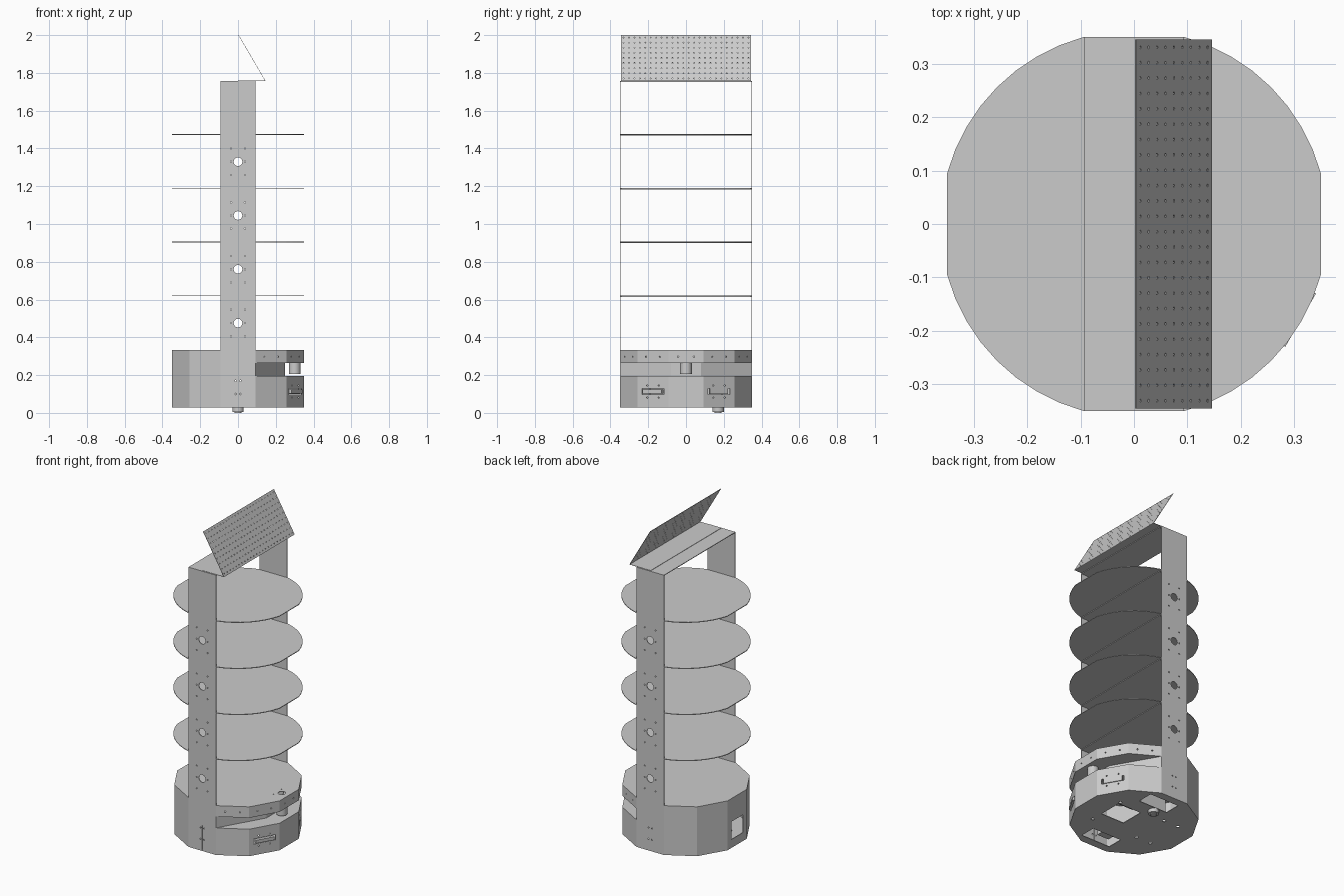
import bpy, bmesh
from math import pi, cos, sin, tan, radians, hypot, atan2
from mathutils import Matrix, Vector

if "Cube" in bpy.data.objects:
    bpy.data.objects.remove(bpy.data.objects["Cube"], do_unlink=True)

grey = bpy.data.materials.new("light_grey")
grey.use_nodes = True
grey.diffuse_color = (0.6, 0.6, 0.6, 1)
grey.node_tree.nodes["Principled BSDF"].inputs["Base Color"].default_value = (0.6, 0.6, 0.6, 1)

R = 0.35                      # distance from axis to each base side
HALF = R * tan(pi / 12)       # half the width of a base side
RC = hypot(R, HALF)           # corner radius
T = 0.004                     # sheet thickness
LEVELS = [0.333 + 0.2848 * i for i in range(6)]


def finish(name, bm):
    bmesh.ops.recalc_face_normals(bm, faces=bm.faces)
    mesh = bpy.data.meshes.new(name)
    bm.to_mesh(mesh)
    bm.free()
    mesh.materials.append(grey)
    ob = bpy.data.objects.new(name, mesh)
    bpy.context.collection.objects.link(ob)
    return ob


def apply(ob, kind, **settings):
    mod = ob.modifiers.new(kind.title(), kind)
    for key, value in settings.items():
        setattr(mod, key, value)
    bpy.context.view_layer.objects.active = ob
    bpy.ops.object.modifier_apply(modifier=mod.name)


def slab(name, outline, z0, z1):
    bm = bmesh.new()
    face = bm.faces.new([bm.verts.new((x, y, z0)) for x, y in outline])
    top = bmesh.ops.extrude_face_region(bm, geom=[face])["geom"]
    bmesh.ops.translate(bm, vec=(0, 0, z1 - z0),
                        verts=[v for v in top if isinstance(v, bmesh.types.BMVert)])
    return finish(name, bm)


def walls(name, outline, z0, z1):
    # upright sheet following an outline, thickened inwards
    bm = bmesh.new()
    low = [bm.verts.new((x, y, z0)) for x, y in outline]
    high = [bm.verts.new((x, y, z1)) for x, y in outline]
    n = len(outline)
    for i in range(n):
        j = (i + 1) % n
        bm.faces.new((low[i], low[j], high[j], high[i]))
    ob = finish(name, bm)
    apply(ob, "SOLIDIFY", thickness=T, offset=-1)
    return ob


def add_box(bm, centre, size, turn=0):
    m = Matrix.Translation(centre) @ Matrix.Rotation(turn, 4, "Z") @ Matrix.Diagonal((*size, 1))
    bmesh.ops.create_cube(bm, size=1, matrix=m)


def add_rod(bm, centre, radius, length, direction=(0, 0, 1), sides=12):
    rot = Vector(direction).to_track_quat("Z", "Y").to_matrix().to_4x4()
    bmesh.ops.create_cone(bm, cap_ends=True, segments=sides, radius1=radius, radius2=radius,
                          depth=length, matrix=Matrix.Translation(centre) @ rot)


def box(name, centre, size, turn=0):
    bm = bmesh.new()
    add_box(bm, centre, size, turn)
    return finish(name, bm)


def rod(name, centre, radius, length, sides=24):
    bm = bmesh.new()
    add_rod(bm, centre, radius, length, sides=sides)
    ob = finish(name, bm)
    bpy.context.view_layer.objects.active = ob
    ob.select_set(True)
    bpy.ops.object.shade_smooth_by_angle()
    ob.select_set(False)
    return ob


def cut(obs, bm):
    cutter = finish("cutter", bm)
    cutter.hide_render = True
    for ob in obs:
        apply(ob, "BOOLEAN", operation="DIFFERENCE", object=cutter, solver="EXACT")
    bpy.data.objects.remove(cutter, do_unlink=True)


def on_side(degrees, across, z, out=0):
    # point on the base side that faces the given direction
    a = radians(degrees)
    d = R + out
    return (d * cos(a) - across * sin(a), d * sin(a) + across * cos(a), z)


# Twelve-sided base, with a recessed middle band on the left
corners = [(RC * cos(radians(15 + 30 * i)), RC * sin(radians(15 + 30 * i))) for i in range(12)]
notch_x = 0.25
notch_y = R - (notch_x - HALF) * tan(pi / 3)
inner = [(notch_x, notch_y), (notch_x, -notch_y)]
lower = walls("base_lower_wall", corners, 0.03, 0.195)
middle = walls("base_middle_wall", corners[2:10] + inner[::-1], 0.195, 0.265)
upper = walls("base_upper_wall", corners, 0.265, 0.33)
ledge = corners[9:] + corners[:3] + inner
slab("recess_floor", ledge, 0.191, 0.195)
slab("recess_ceiling", ledge, 0.265, 0.269)
lid = slab("base_lid", corners, 0.329, 0.333)
floor = slab("base_floor", corners, 0.028, 0.032)

# Holes in the base walls: sensor slots, rear hatch, seam and screws
bm = bmesh.new()
for deg in (-30, 30):
    add_box(bm, on_side(deg, 0, 0.113), (0.05, 0.135, 0.032), radians(deg))
    for s in (-1, 1):
        for dz in (-0.032, 0.032):
            add_rod(bm, on_side(deg, s * 0.035, 0.113 + dz), 0.004, 0.04, on_side(deg, 0, 0))
add_box(bm, (-R, 0, 0.135), (0.05, 0.11, 0.11))
add_box(bm, (0, -R, 0.11), (0.002, 0.05, 0.15))
for s in (-1, 1):
    for side in (-1, 1):
        for z in (0.1, 0.17):
            add_rod(bm, (s * 0.012, side * R, z), 0.004, 0.04, (0, 1, 0))
cut([lower], bm)

bm = bmesh.new()
for deg in range(-60, 61, 30):
    for s in (-1, 1):
        add_rod(bm, on_side(deg, s * 0.042, 0.297), 0.004, 0.04, on_side(deg, 0, 0))
cut([upper], bm)

# Openings in the floor
bm = bmesh.new()
for s in (-1, 1):
    add_box(bm, (0.03, s * 0.25, 0.03), (0.2, 0.1, 0.05))
    for x in (-0.22, -0.12, 0.2):
        add_rod(bm, (x, s * 0.12, 0.03), 0.01, 0.05)
add_box(bm, (0.12, 0.03, 0.03), (0.16, 0.15, 0.05))
cut([floor], bm)

# Parts inside the base
for s, label in ((-1, "front"), (1, "back")):
    box(label + "_motor", (-0.02, s * 0.27, 0.1), (0.08, 0.05, 0.06))
    box(label + "_motor_bracket", (0.02, s * 0.19, 0.08), (0.18, T, 0.1))
box("control_unit", (0.1, 0.07, 0.11), (0.1, 0.05, 0.08))

# Caster under the floor
rod("caster", (0, 0.17, 0.018), 0.03, 0.024)
rod("caster_ball", (0, 0.17, 0.012), 0.018, 0.024)

# Range scanner hanging in the recess, with its opening in the lid
rod("scanner", (0.3, 0, 0.236), 0.031, 0.062)
bm = bmesh.new()
add_rod(bm, (0.3, 0, 0.331), 0.022, 0.05, sides=20)
for y in (-0.04, 0.04):
    add_rod(bm, (0.27, y, 0.331), 0.004, 0.05)
cut([lid], bm)

# Distance sensors in the angled slots
box("front_sensor", on_side(-30, 0, 0.113, 0.0), (0.02, 0.115, 0.02), radians(-30))
box("back_sensor", on_side(30, 0, 0.115, -0.006), (0.012, 0.11, 0.03), radians(30))

# Two tall side plates with shared cable and screw holes
height = LEVELS[-1] - LEVELS[0]
columns = [box(label + "_column", (0, s * (R - T / 2), LEVELS[0] + height / 2),
               (2 * HALF, T, height)) for s, label in ((-1, "front"), (1, "back"))]
bm = bmesh.new()
for z0, z1 in zip(LEVELS[:4], LEVELS[1:5]):
    z = (z0 + z1) / 2
    add_rod(bm, (0, 0, z), 0.023, 1, (0, 1, 0), 20)
    for x in (-0.037, 0.037):
        for dz in (-0.07, 0, 0.07):
            add_rod(bm, (x, 0, z + dz), 0.004, 1, (0, 1, 0), 8)
cut(columns, bm)

# Round shelves with four flat sides, each on a cross strip
arc = [radians(15 + 7.5 * i) for i in range(9)]
shelf = [(RC * cos(a + q * pi / 2), RC * sin(a + q * pi / 2)) for q in range(4) for a in arc]
for i, z in enumerate(LEVELS[1:5]):
    slab(f"shelf_{i + 1}", shelf, z, z + T)
    box(f"shelf_strip_{i + 1}", (0, 0, z - T / 2), (2 * HALF, 2 * R, T))
top = LEVELS[-1]
box("top_strip", (0, 0, top - T / 2), (2 * HALF, 2 * R, T))

# Tilted perforated panel and its foot
foot_x, tip_x, tip_z, wide = 0.145, 0.003, 2.0, 0.69
box("panel_foot", (foot_x / 2, 0, top + 0.001), (foot_x, wide, 0.002))
rise = hypot(foot_x - tip_x, tip_z - top)
cols, rows, hole = 24, 9, 0.0028
cw, ch = wide / cols, rise / rows
bm = bmesh.new()
for i in range(cols):
    for j in range(rows):
        cx, cy = (i + 0.5) * cw - wide / 2, (j + 0.5) * ch
        ring, rim = [], []
        for k in range(8):
            c, s = cos(k * pi / 4), sin(k * pi / 4)
            ring.append(bm.verts.new((cx + hole * c, cy + hole * s, 0)))
            rim.append(bm.verts.new((cx + round(c) * cw / 2, cy + round(s) * ch / 2, 0)))
        for k in range(8):
            m = (k + 1) % 8
            bm.faces.new((ring[k], rim[k], rim[m], ring[m]))
bmesh.ops.remove_doubles(bm, verts=bm.verts, dist=0.0005)
panel = finish("panel", bm)
apply(panel, "SOLIDIFY", thickness=0.002, offset=0)
lean = atan2(tip_z - top, foot_x - tip_x)
up = Vector((-cos(lean), 0, sin(lean)))
side = Vector((0, 1, 0))
panel.matrix_world = Matrix.Translation((foot_x, 0, top)) @ Matrix(
    (side, up, side.cross(up))).transposed().to_4x4()
